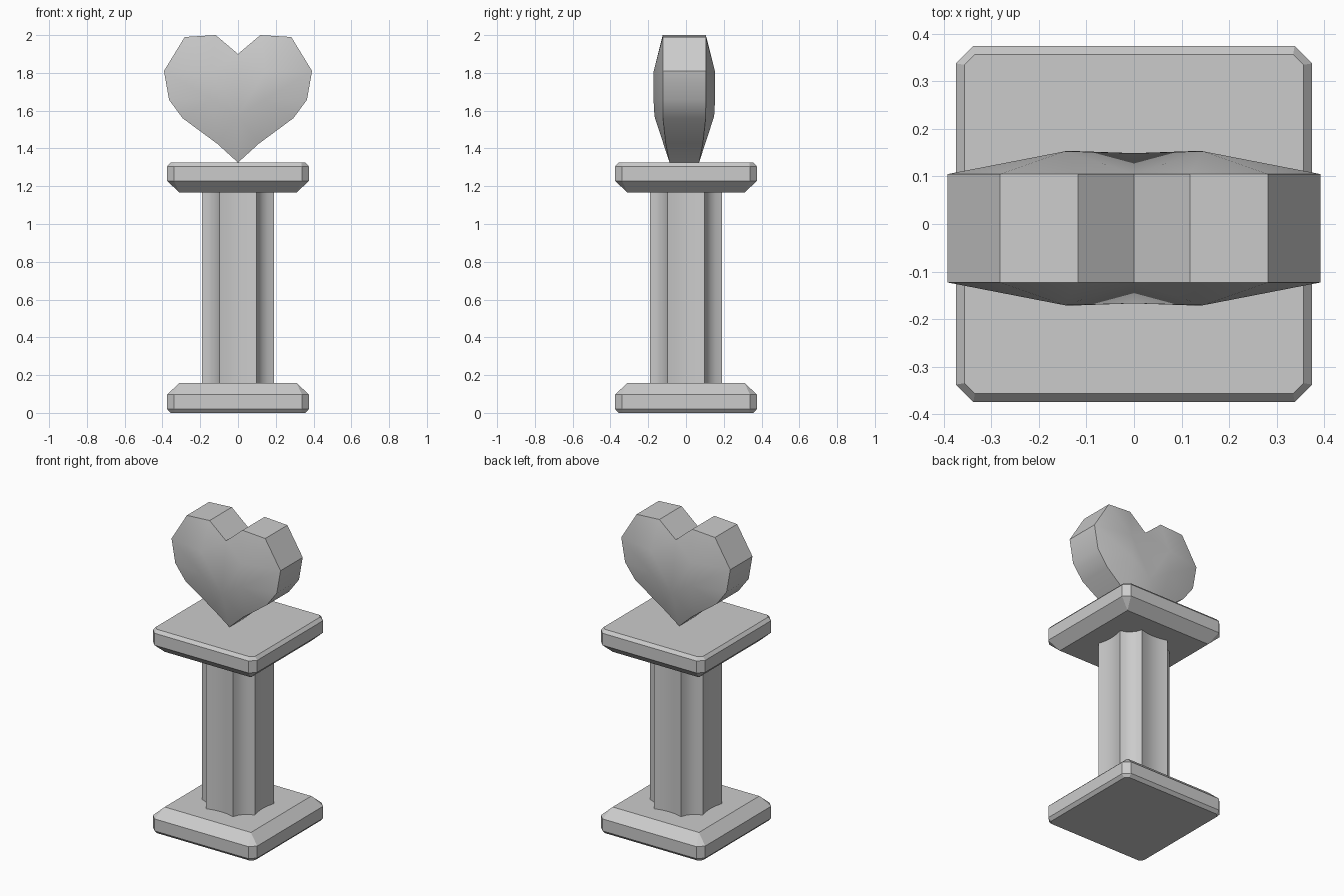
import bpy, bmesh, math
from mathutils import Vector

if "Cube" in bpy.data.objects:
    bpy.data.objects.remove(bpy.data.objects["Cube"])


def finish(name, bm, smooth=None):
    bmesh.ops.remove_doubles(bm, verts=bm.verts, dist=0.0005)
    bmesh.ops.recalc_face_normals(bm, faces=bm.faces)
    me = bpy.data.meshes.new(name)
    bm.to_mesh(me)
    bm.free()
    ob = bpy.data.objects.new(name, me)
    bpy.context.collection.objects.link(ob)
    if smooth:
        bpy.ops.object.select_all(action='DESELECT')
        ob.select_set(True)
        bpy.context.view_layer.objects.active = ob
        bpy.ops.object.shade_smooth_by_angle(angle=math.radians(smooth))
    return ob


def loft(name, rings, smooth=None):
    bm = bmesh.new()
    loops = [[bm.verts.new(p) for p in r] for r in rings]
    n = len(loops[0])
    for a, b in zip(loops, loops[1:]):
        for i in range(n):
            j = (i + 1) % n
            bm.faces.new((a[i], a[j], b[j], b[i]))
    bm.faces.new(loops[0][::-1])
    bm.faces.new(loops[-1])
    return finish(name, bm, smooth)


def chamfered_square(h, c):
    k = h - c
    return [(h, -k), (h, k), (k, h), (-k, h), (-h, k), (-h, -k), (-k, -h), (k, -h)]


def ring(pts, z):
    return [(x, y, z) for x, y in pts]


# Base and capital slabs: z, half width, corner cut (mirrored vertically)
slab = [(0, 0.357, 0.022), (0.02, 0.375, 0.037), (0.098, 0.375, 0.037), (0.158, 0.31, 0.0)]
loft("base", [ring(chamfered_square(h, c), z) for z, h, c in slab])
loft("capital", [ring(chamfered_square(h, c), 1.325 - z) for z, h, c in reversed(slab)])

# Shaft with eight shallow concave flutes
ridges = [Vector(p) for p in chamfered_square(0.19, 0.092)]
section = []
for i, a in enumerate(ridges):
    b = ridges[(i + 1) % 8]
    inward = -((a + b) / 2).normalized()
    depth = 0.016 if i % 2 == 0 else 0.02
    for k in range(4):
        t = k / 4
        section.append(a.lerp(b, t) + inward * depth * 4 * t * (1 - t))
loft("shaft", [ring(section, 0.15), ring(section, 1.175)], 25)

# Heart: half outline (x, z, half depth), then bulging inner points
outline = [(0, 1.90, 0.114), (0.118, 2.0, 0.114), (0.282, 1.99, 0.114), (0.392, 1.81, 0.114),
           (0.365, 1.657, 0.114), (0.293, 1.56, 0.113), (0.11, 1.425, 0.098), (0, 1.325, 0.078)]
inner = [(0.145, 1.81, 0.162), (0.14, 1.66, 0.163), (0, 1.57, 0.158)]
patches = [(0, 1, 8), (1, 2, 8), (2, 3, 8), (3, 4, 9, 8), (4, 5, 9), (5, 6, 9),
           (6, 10, 9), (6, 7, 10), (0, 8, 10), (8, 9, 10)]
bm = bmesh.new()
for sx in (1, -1):
    front, back = [[bm.verts.new((sx * x, -0.009 + sy * d, z)) for x, z, d in outline + inner]
                   for sy in (-1, 1)]
    for p in patches:
        bm.faces.new([front[i] for i in p])
        bm.faces.new([back[i] for i in p])
    for i in range(7):
        bm.faces.new((front[i], front[i + 1], back[i + 1], back[i]))
finish("heart", bm, 35)
